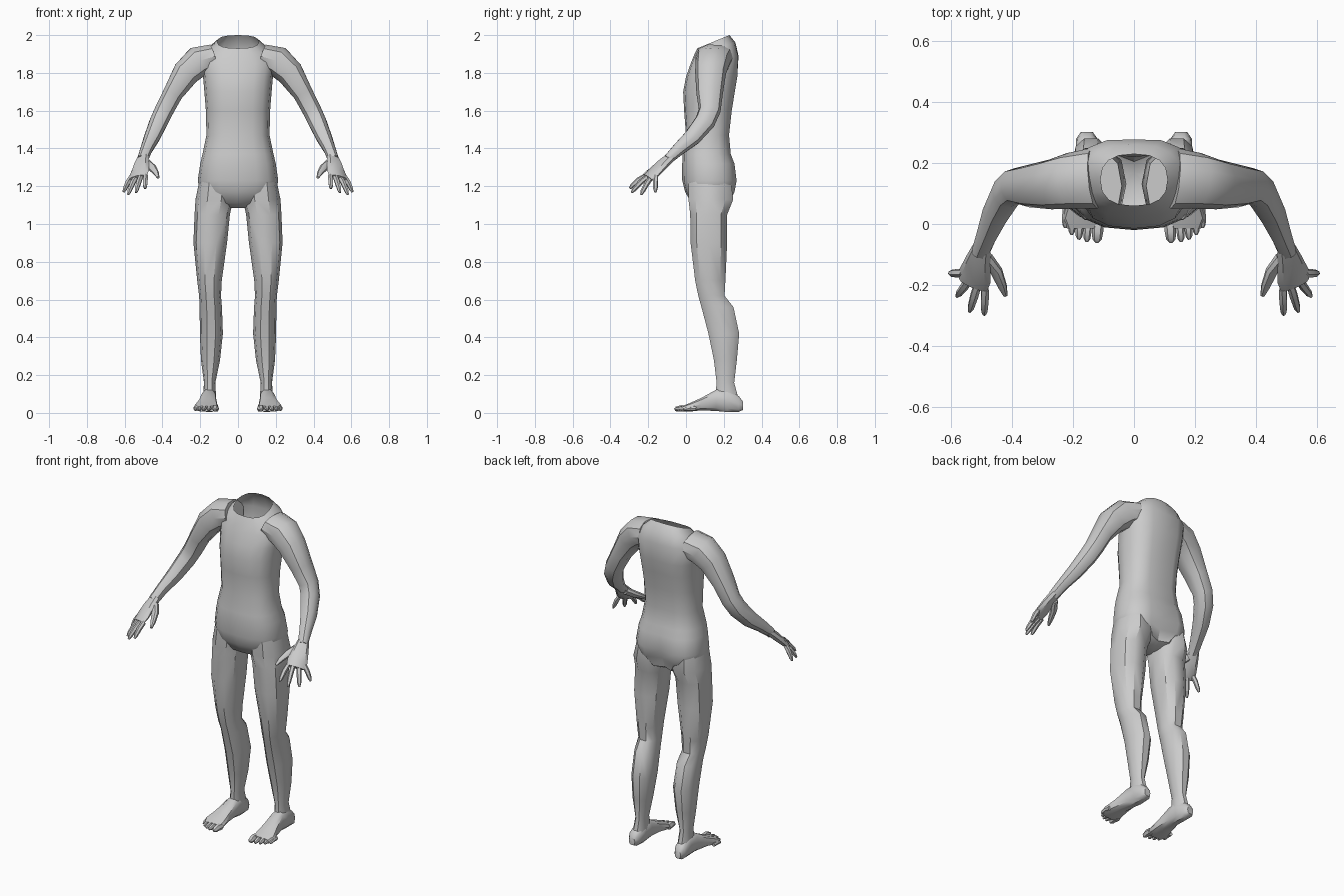
import bpy, bmesh
from math import cos, sin, tau, radians, copysign
from mathutils import Vector as V

if "Cube" in bpy.data.objects:
    bpy.data.objects.remove(bpy.data.objects["Cube"])

skin = bpy.data.materials.new("plain grey")
skin.use_nodes = True
GREY = (0.6, 0.6, 0.6, 1)
skin.diffuse_color = GREY
skin.node_tree.nodes["Principled BSDF"].inputs["Base Color"].default_value = GREY


def loft(name, rings, sides, power=1.0, mirror=True, cap_end=True):
    """Skin a row of rings, each (centre, u half axis, v half axis, back groove)."""
    bm = bmesh.new()
    rows = []
    for c, u, v, groove in rings:
        row = []
        for i in range(sides):
            a = tau * i / sides
            ca, sa = round(cos(a), 5), round(sin(a), 5)
            p = c + u * copysign(abs(ca) ** power, ca) + v * copysign(abs(sa) ** power, sa)
            if 4 * i == sides:
                p = p - v.normalized() * groove
            row.append(bm.verts.new(p))
        rows.append(row)
    for a, b in zip(rows, rows[1:]):
        for i in range(sides):
            j = (i + 1) % sides
            bm.faces.new((a[i], a[j], b[j], b[i]))
    bm.faces.new(rows[0][::-1])
    if cap_end:
        bm.faces.new(rows[-1])
    else:
        # dropped lid leaves the neck open
        pass
    if cap_end:
        bmesh.ops.recalc_face_normals(bm, faces=bm.faces)
    mesh = bpy.data.meshes.new(name)
    bm.to_mesh(mesh)
    bm.free()
    mesh.materials.append(skin)
    ob = bpy.data.objects.new(name, mesh)
    bpy.context.collection.objects.link(ob)
    bpy.ops.object.select_all(action="DESELECT")
    ob.select_set(True)
    bpy.context.view_layer.objects.active = ob
    bpy.ops.object.shade_smooth_by_angle(angle=radians(38))
    if mirror:
        ob.modifiers.new("Mirror", "MIRROR")
    return ob


def tube(name, points, side, sides=8, power=0.9):
    """Limb along points (x, y, z, half width along side, half thickness)."""
    pos = [V(p[:3]) for p in points]
    rings = []
    for i, p in enumerate(points):
        d = (pos[min(i + 1, len(pos) - 1)] - pos[max(i - 1, 0)]).normalized()
        u = (V(side) - d * d.dot(V(side))).normalized()
        rings.append((pos[i], u * p[3], d.cross(u) * p[4], 0))
    return loft(name, rings, sides, power)


def digit(name, base, tip, r, side, bend):
    """Finger or toe: three even joints and a rounded end."""
    base, tip = V(base), V(tip)
    pts = []
    for t, s in ((0, 1), (0.45, 1.05), (0.85, 0.85), (1, 0.4)):
        p = base.lerp(tip, t) + V((0, 0, bend * t * (1 - t) * 4))
        pts.append((*p, r * s, r * s))
    return tube(name, pts, side, 6)


# Torso: height, half width, front, back, rim tilt, groove in the back
TORSO = [
    (1.085, .04, .08, .17, 0, 0), (1.11, .13, .03, .235, 0, .03),
    (1.17, .2, -.005, .265, 0, .04), (1.23, .213, -.02, .277, 0, .03),
    (1.32, .2, -.02, .265, 0, .015), (1.37, .188, -.018, .245, 0, .01),
    (1.47, .167, 0, .235, 0, .015), (1.6, .17, -.01, .25, 0, .015),
    (1.7, .178, -.015, .267, 0, .015), (1.78, .185, 0, .28, 0, .01),
    (1.87, .195, .025, .283, .02, .005), (1.93, .155, .045, .262, .03, 0),
    (1.965, .11, .06, .23, .035, 0)]
loft("torso", [(V((0, (f + b) / 2, z)), V((w, 0, 0)), V((0, (b - f) / 2, t)), g)
               for z, w, f, b, t, g in TORSO], 16, 0.8, mirror=False, cap_end=False)

# Leg: height, inner, outer, front, back
LEG = [
    (1.25, .04, .2, .01, .24), (1.13, .025, .225, .008, .255),
    (1.05, .043, .23, .018, .222), (.9, .058, .236, .02, .222),
    (.7, .086, .216, .045, .212), (.62, .09, .206, .062, .207),
    (.56, .085, .203, .078, .255), (.42, .08, .202, .115, .285),
    (.28, .095, .196, .145, .272), (.16, .12, .18, .16, .257),
    (.06, .115, .188, .15, .285)]
loft("leg", [(V(((a + b) / 2, (f + k) / 2, z)), V(((b - a) / 2, 0, 0)),
              V((0, (k - f) / 2, 0)), 0) for z, a, b, f, k in LEG], 10, 0.85)

# Foot: depth, centre, half width, sole, top
FOOT = [
    (.302, .155, .02, .015, .06), (.28, .155, .035, .004, .09),
    (.22, .152, .038, .002, .13), (.16, .155, .04, .008, .125),
    (.08, .162, .052, .012, .08), (.02, .169, .066, .006, .053),
    (-.015, .165, .055, .006, .038)]
loft("foot", [(V((c, y, (lo + hi) / 2)), V((w, 0, 0)), V((0, 0, (hi - lo) / 2)), 0)
              for y, c, w, lo, hi in FOOT], 10, 0.75)

# Toes, from the big one outward
for i, (x, y, r) in enumerate([(.122, -.06, .018), (.155, -.058, .013), (.181, -.05, .013),
                               (.205, -.035, .012), (.226, -.012, .012)]):
    digit(f"toe_{i + 1}", (x - .004, y + .065, .022), (x, y, .016), r, (1, 0, 0), .006)

# Arm from shoulder to wrist
tube("arm", [
    (.13, .15, 1.885, .1, .07), (.21, .142, 1.86, .092, .085), (.275, .13, 1.8, .082, .075),
    (.345, .125, 1.69, .07, .055), (.392, .125, 1.6, .058, .052), (.42, .1, 1.54, .055, .05),
    (.455, .035, 1.46, .047, .043), (.485, -.04, 1.395, .035, .033),
    (.505, -.095, 1.342, .026, .03)], (0, 1, 0), 10)

# Palm, fingers and thumb
ACROSS = V((.8, .6, 0))
tube("palm", [(.5, -.08, 1.355, .032, .024), (.512, -.125, 1.315, .045, .024),
              (.522, -.17, 1.272, .057, .02), (.529, -.2, 1.245, .052, .015)], ACROSS)
knuckles = V((.525, -.188, 1.254))
for i, tip in enumerate([(.492, -.298, 1.188), (.54, -.288, 1.166),
                         (.582, -.238, 1.155), (.606, -.162, 1.168)]):
    digit(f"finger_{i + 1}", knuckles + ACROSS * (i - 1.5) * .03, tip, .0135, ACROSS, .008)
tube("thumb", [(.485, -.11, 1.325, .022, .02), (.452, -.155, 1.296, .021, .018),
               (.432, -.205, 1.268, .015, .014), (.422, -.235, 1.246, .007, .007)], ACROSS)
